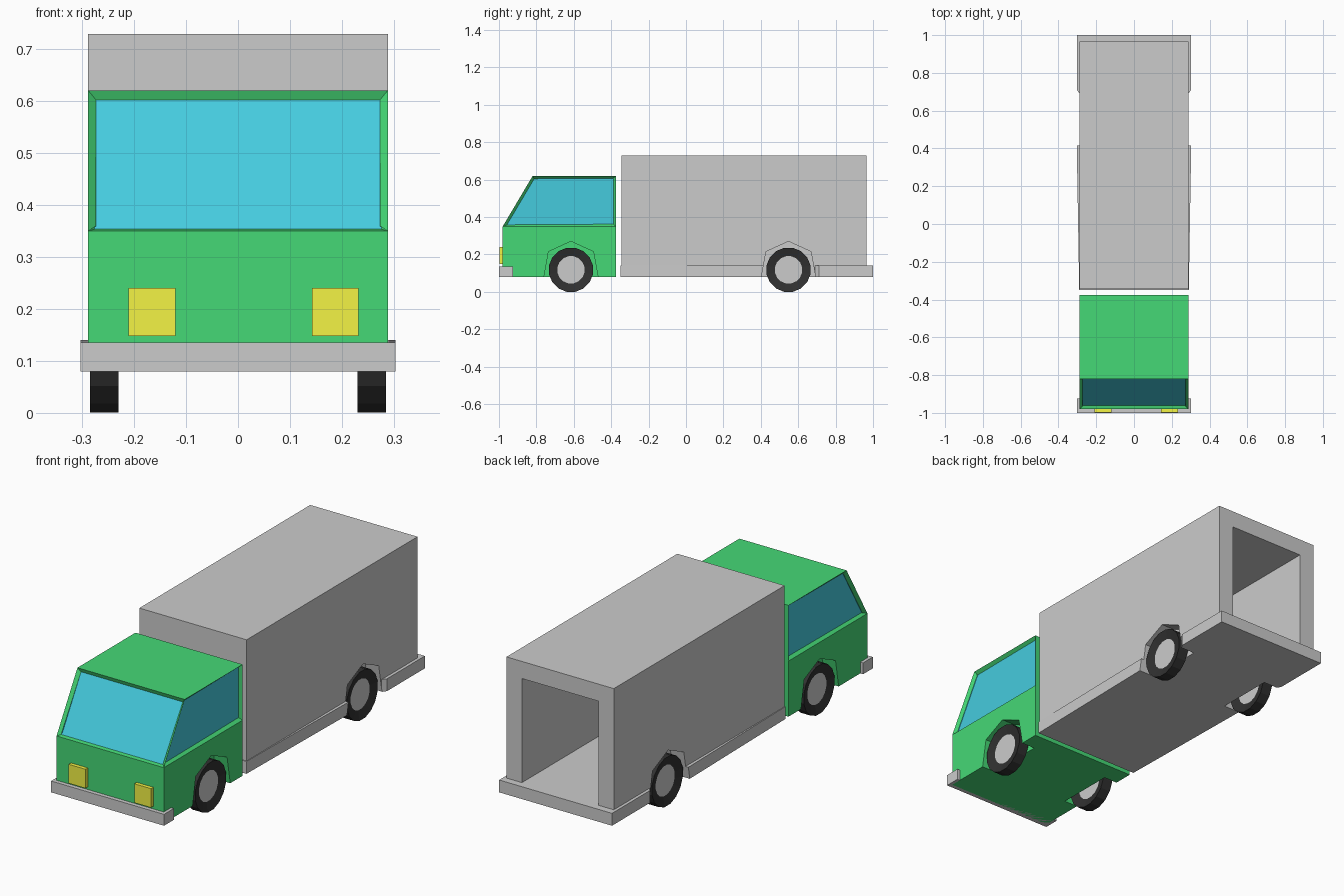
import bpy, bmesh, math
from mathutils import Matrix, Vector

if "Cube" in bpy.data.objects:
    bpy.data.objects.remove(bpy.data.objects["Cube"])


def material(name, rgb):
    m = bpy.data.materials.new(name)
    m.diffuse_color = (*rgb, 1)
    m.use_nodes = True
    m.node_tree.nodes["Principled BSDF"].inputs["Base Color"].default_value = m.diffuse_color
    return m


GREEN = material("green_paint", (0.06, 0.69, 0.18))
GLASS = material("blue_glass", (0.06, 0.60, 0.73))
BLACK = material("black_rubber", (0.03, 0.03, 0.03))
RIM = material("rim_grey", (0.8, 0.8, 0.8))
YELLOW = material("yellow_lamp", (0.9, 0.9, 0.06))


def finish(name, bm, mats=()):
    bmesh.ops.recalc_face_normals(bm, faces=bm.faces)
    mesh = bpy.data.meshes.new(name)
    bm.to_mesh(mesh)
    bm.free()
    ob = bpy.data.objects.new(name, mesh)
    bpy.context.collection.objects.link(ob)
    for m in mats:
        mesh.materials.append(m)
    return ob


def prism(points, start, offset):
    """Extrude a closed profile of 3D points by an offset."""
    bm = bmesh.new()
    face = bm.faces.new([bm.verts.new(Vector(p) + Vector(start)) for p in points])
    ext = bmesh.ops.extrude_face_region(bm, geom=[face], use_keep_orig=True)
    verts = [v for v in ext["geom"] if isinstance(v, bmesh.types.BMVert)]
    bmesh.ops.translate(bm, vec=offset, verts=verts)
    bmesh.ops.recalc_face_normals(bm, faces=bm.faces)
    return bm


def box(name, x0, x1, y0, y1, z0, z1, mats=()):
    pts = [(x0, y0, z0), (x1, y0, z0), (x1, y1, z0), (x0, y1, z0)]
    return finish(name, prism(pts, (0, 0, 0), (0, 0, z1 - z0)), mats)


def cut(target, cutter):
    cutter.hide_render = True
    cutter.display_type = 'WIRE'
    mod = target.modifiers.new("cut_" + cutter.name, 'BOOLEAN')
    mod.operation = 'DIFFERENCE'
    mod.solver = 'EXACT'
    mod.object = cutter


# Cab with recessed windows
W = 0.288
profile = [(-0.98, 0.08), (-0.98, 0.35), (-0.82, 0.62), (-0.375, 0.62), (-0.375, 0.08)]
bm = prism([(0, y, z) for y, z in profile], (-W, 0, 0), (2 * W, 0, 0))
bmesh.ops.bisect_plane(bm, geom=bm.verts[:] + bm.edges[:] + bm.faces[:],
                       plane_co=(0, 0, 0.35), plane_no=(0, 0, 1))
bm.normal_update()
windows = [f for f in bm.faces if f.calc_center_median().z > 0.4
           and f.normal.z < 0.9 and f.normal.y < 0.5]
bmesh.ops.inset_individual(bm, faces=windows, thickness=0.0175, depth=-0.015)
for f in windows:
    f.material_index = 1
cab = finish("cab", bm, (GREEN, GLASS))

# Front bumper and headlights
box("front_bumper", -0.303, 0.303, -1.0, -0.925, 0.08, 0.135)
for side, x in (("left", 0.187), ("right", -0.165)):
    box("headlight_" + side, x - 0.045, x + 0.045, -0.998, -0.97, 0.148, 0.24, (YELLOW,))

# Load bed with tapering side rails and rear step
half = [(0.29, -0.35), (0.303, 0.42), (0.288, 0.42), (0.288, 0.69), (0.303, 0.71), (0.303, 1.0)]
plan = half + [(-x, y) for x, y in reversed(half)]
bed = finish("load_bed", prism([(x, y, 0.08) for x, y in plan], (0, 0, 0), (0, 0, 0.06)))

# Cargo box, hollow and open at the back
cargo = box("cargo_box", -W, W, -0.345, 0.965, 0.14, 0.728)
cut(cargo, box("cargo_space_cutter", -0.205, 0.205, -0.26, 1.1, 0.10, 0.645))

# Wheels and wheel arches
ARCH = [(-0.148, 0.06), (-0.12, 0.215), (0, 0.27), (0.12, 0.215), (0.148, 0.06)]
for end, y, bodies in (("front", -0.615, (cab,)), ("rear", 0.548, (bed, cargo))):
    for side, s in (("left", 1), ("right", -1)):
        arch = prism([(0, a, z) for a, z in ARCH], (s * 0.215, y, 0), (s * 0.15, 0, 0))
        cutter = finish(f"{end}_{side}_arch_cutter", arch)
        for body in bodies:
            cut(body, cutter)

        bm = bmesh.new()
        place = (Matrix.Translation((s * 0.257, y, 0.118)) @ Matrix.Rotation(math.pi / 2, 4, 'Y')
                 @ Matrix.Rotation(math.pi / 16, 4, 'Z'))
        bmesh.ops.create_cone(bm, cap_ends=True, segments=16, radius1=0.12, radius2=0.12,
                              depth=0.054, matrix=place)
        bm.normal_update()
        caps = [f for f in bm.faces if len(f.verts) == 16]
        bmesh.ops.inset_individual(bm, faces=caps, thickness=0.046, depth=-0.012)
        for f in caps:
            f.material_index = 1
        finish(f"{end}_{side}_wheel", bm, (BLACK, RIM))
